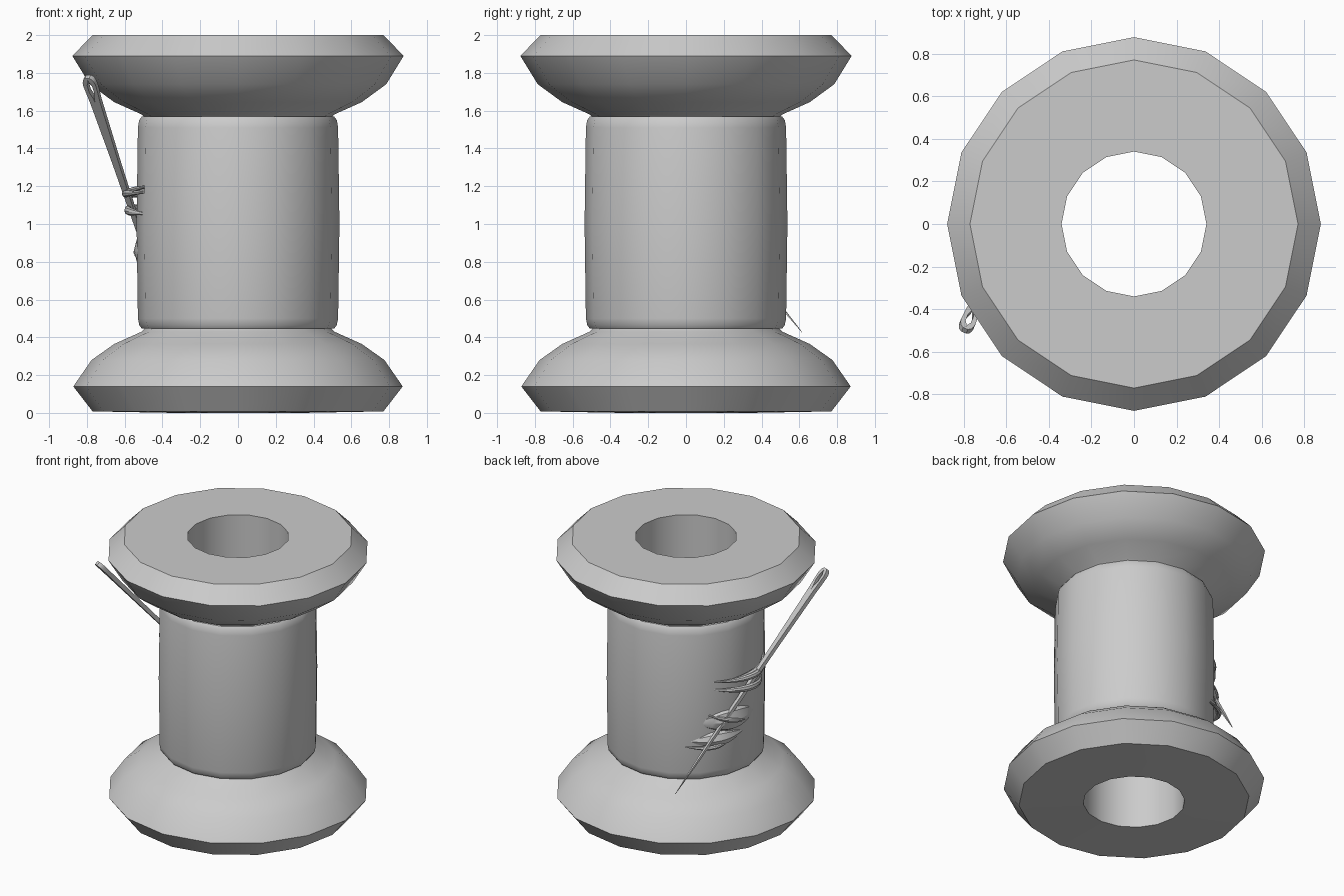
import bpy, bmesh
from math import sin, cos, pi, radians
from mathutils import Vector, Matrix

if "Cube" in bpy.data.objects:
    bpy.data.objects.remove(bpy.data.objects["Cube"])

SIDES = 16


def finish(bm, name):
    bmesh.ops.remove_doubles(bm, verts=bm.verts, dist=0.0002)
    bmesh.ops.recalc_face_normals(bm, faces=bm.faces)
    me = bpy.data.meshes.new(name)
    bm.to_mesh(me)
    bm.free()
    ob = bpy.data.objects.new(name, me)
    bpy.context.collection.objects.link(ob)
    bpy.ops.object.select_all(action='DESELECT')
    ob.select_set(True)
    bpy.context.view_layer.objects.active = ob
    bpy.ops.object.shade_smooth_by_angle(angle=radians(30))
    return ob


def skin(bm, rings, close):
    """Join rings of points with quads; optionally close the ring sequence."""
    vs = [[bm.verts.new(p) for p in ring] for ring in rings]
    n = len(vs[0])
    for i in range(len(vs) if close else len(vs) - 1):
        a, b = vs[i], vs[(i + 1) % len(vs)]
        for j in range(n):
            k = (j + 1) % n
            bm.faces.new((a[j], a[k], b[k], b[j]))
    return vs


def lathe(name, profile):
    bm = bmesh.new()
    rings = [[(r * cos(2 * pi * i / SIDES), r * sin(2 * pi * i / SIDES), z)
              for i in range(SIDES)] for r, z in profile]
    skin(bm, rings, True)
    return finish(bm, name)


# spool body with through hole
lathe("spool", [
    (0.34, 0), (0.77, 0.008), (0.872, 0.14), (0.775, 0.28), (0.655, 0.365),
    (0.51, 0.43), (0.49, 0.45), (0.49, 1.56), (0.51, 1.58), (0.655, 1.645),
    (0.785, 1.74), (0.877, 1.89), (0.77, 2.0), (0.34, 2.0)])

# wound thread
lathe("wound_thread", [
    (0.48, 0.445), (0.51, 0.447), (0.523, 0.465), (0.53, 0.50), (0.537, 1.0),
    (0.53, 1.51), (0.523, 1.55), (0.51, 1.568), (0.48, 1.57)])


# tapered strands pulled outward over the needle
def strand(name, a0, a1, peak, z0, z1, height, thick, width, steps=16):
    bm = bmesh.new()
    rings = []
    for i in range(steps + 1):
        a = a0 + (a1 - a0) * i / steps
        f = (a - a0) / (peak - a0) if a < peak else (a1 - a) / (a1 - peak)
        e = sin(f * pi / 2) ** 1.5
        z = z0 + (z1 - z0) * i / steps
        ring = []
        for j in range(8):
            q = 2 * pi * j / 8
            r = 0.51 + height * e + thick * (0.1 + 0.9 * e) * cos(q)
            h = width * (0.1 + 0.9 * e) * sin(q)
            ring.append((r * cos(radians(a)), r * sin(radians(a)), z + h))
        rings.append(ring)
    vs = skin(bm, rings, False)
    bm.faces.new(vs[0])
    bm.faces.new(vs[-1])
    return finish(bm, name)


strand("upper_loop", 140, 206, 175, 1.15, 1.17, 0.087, 0.02, 0.022)
strand("upper_loop_branch", 150, 212, 180, 1.13, 1.21, 0.06, 0.02, 0.018)
strand("lower_loop", 140, 204, 173, 1.10, 1.05, 0.075, 0.02, 0.025)
strand("middle_loop", 136, 182, 157, 0.93, 0.80, 0.06, 0.016, 0.018)
strand("bottom_loop", 120, 162, 143, 0.69, 0.70, 0.06, 0.016, 0.016)
strand("middle_swell", 128, 192, 160, 0.86, 0.86, 0.0, 0.06, 0.09)
strand("bottom_swell", 124, 176, 148, 0.73, 0.74, 0.0, 0.06, 0.06)

# needle: (distance, half width, half eye opening, half thickness)
sections = [
    (0.0, 0.012, 0, 0.014), (0.012, 0.026, 0, 0.015), (0.03, 0.033, 0.003, 0.015),
    (0.05, 0.036, 0.013, 0.015), (0.10, 0.034, 0.014, 0.015),
    (0.14, 0.031, 0.003, 0.015), (0.17, 0.029, 0, 0.015), (0.60, 0.019, 0, 0.014),
    (1.10, 0.013, 0, 0.012), (1.55, 0.008, 0, 0.007), (1.81, 0.001, 0, 0.001)]
eye, tip = Vector((-0.795, -0.50, 1.78)), Vector((-0.34, 0.62, 0.42))
along = (tip - eye).normalized()
across = Vector((along.y, -along.x, 0)).normalized()
face = along.cross(across)
bm = bmesh.new()
for s in (-1, 1):
    rows = [[bm.verts.new(eye + along * d + across * s * w + face * t)
             for w, t in ((o, th), (o, -th), (i, -th), (i, th))]
            for d, o, i, th in sections]
    for k in range(len(rows) - 1):
        a, b = rows[k], rows[k + 1]
        open_eye = sections[k][2] or sections[k + 1][2]
        for j in (0, 1, 2, 3):
            if j == 2 and not open_eye:
                continue
            m = (j + 1) % 4
            bm.faces.new((a[j], a[m], b[m], b[j]))
    bm.faces.new(rows[0])
finish(bm, "needle")
